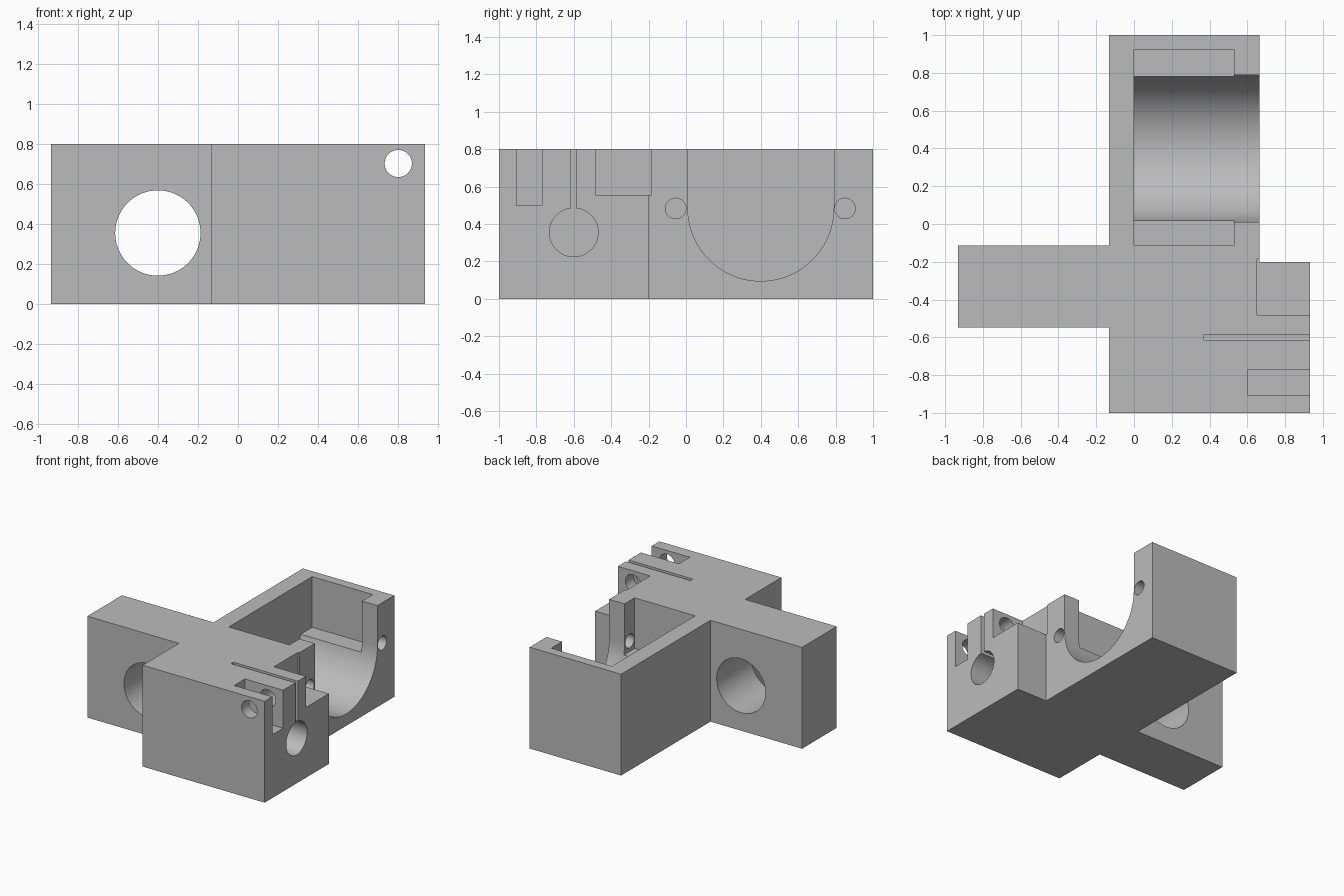
import bpy
import bmesh
from math import cos, sin, pi
from mathutils import Vector

cube = bpy.data.objects.get("Cube")
if cube:
    bpy.data.objects.remove(cube, do_unlink=True)

grey = bpy.data.materials.new("light grey")
grey.use_nodes = True
grey.diffuse_color = (0.5, 0.5, 0.5, 1)
grey.node_tree.nodes["Principled BSDF"].inputs["Base Color"].default_value = (0.5, 0.5, 0.5, 1)


def prism(name, profile, axis, start, end):
    """Extrude a 2D profile along an axis; the profile uses the other two axes in order."""
    def place(a, b):
        p = [a, b]
        p.insert(axis, start)
        return p
    bm = bmesh.new()
    face = bm.faces.new([bm.verts.new(place(a, b)) for a, b in profile])
    out = bmesh.ops.extrude_face_region(bm, geom=[face])
    shift = Vector((0, 0, 0))
    shift[axis] = end - start
    bmesh.ops.translate(bm, vec=shift, verts=[g for g in out["geom"] if isinstance(g, bmesh.types.BMVert)])
    bmesh.ops.recalc_face_normals(bm, faces=bm.faces)
    mesh = bpy.data.meshes.new(name)
    bm.to_mesh(mesh)
    bm.free()
    mesh.materials.append(grey)
    obj = bpy.data.objects.new(name, mesh)
    bpy.context.collection.objects.link(obj)
    return obj


def arc(a, b, r, begin=0, sweep=2 * pi, steps=64):
    count = steps if sweep >= 2 * pi else steps + 1
    return [(a + r * cos(begin + sweep * i / steps), b + r * sin(begin + sweep * i / steps))
            for i in range(count)]


def rect(a0, a1, b0, b1):
    return [(a0, b0), (a1, b0), (a1, b1), (a0, b1)]


X, Y, Z = 0, 1, 2
TOP = 0.8
OVER = 1.1  # cutters overshoot the outer faces

# Solid block: long body, side arm and wider clamp end
outline = [(-0.933, -0.547), (-0.133, -0.547), (-0.133, -1), (0.933, -1), (0.933, -0.2),
           (0.665, -0.2), (0.665, 1), (-0.133, 1), (-0.133, -0.115), (-0.933, -0.115)]
body = prism("mounting_block", outline, Z, 0, TOP)

# Round-bottomed channel profile, open at the top
channel = arc(0.4, 0.485, 0.39, pi, pi) + [(0.79, OVER), (0.01, OVER)]

cutters = [
    prism("pocket_cutter", rect(0, 0.53, -0.115, 0.925), Z, 0.4, OVER),
    prism("channel_cutter", channel, X, 0, OVER),
    prism("arm_bore_cutter", arc(-0.4, 0.355, 0.213), Y, -0.7, 0.0),
    prism("clamp_bore_cutter", arc(-0.6, 0.355, 0.13), X, 0.37, OVER),
    prism("clamp_slit_cutter", rect(-0.615, -0.585, 0.4, OVER), X, 0.37, OVER),
    prism("nut_slot_cutter", rect(-0.905, -0.77, 0.5, OVER), X, 0.6, OVER),
    prism("corner_notch_cutter", rect(-0.483, -0.185, 0.555, OVER), X, 0.652, OVER),
    prism("clamp_bolt_cutter", arc(0.8, 0.702, 0.068, steps=40), Y, -OVER, -0.1),
]
# Screw holes through the end wall, either side of the channel
for y in (-0.055, 0.85):
    cutters.append(prism("screw_hole_cutter", arc(y, 0.483, 0.055, steps=40), X, 0.4, OVER))

for cutter in cutters:
    cutter.hide_render = True
    mod = body.modifiers.new(cutter.name, "BOOLEAN")
    mod.operation = "DIFFERENCE"
    mod.solver = "EXACT"
    mod.object = cutter

# Bake the cuts, then drop the cutters
bpy.ops.object.select_all(action="DESELECT")
body.select_set(True)
bpy.context.view_layer.objects.active = body
for mod in list(body.modifiers):
    bpy.ops.object.modifier_apply(modifier=mod.name)
for cutter in cutters:
    bpy.data.objects.remove(cutter, do_unlink=True)

bpy.ops.object.shade_smooth_by_angle(angle=pi / 6)
